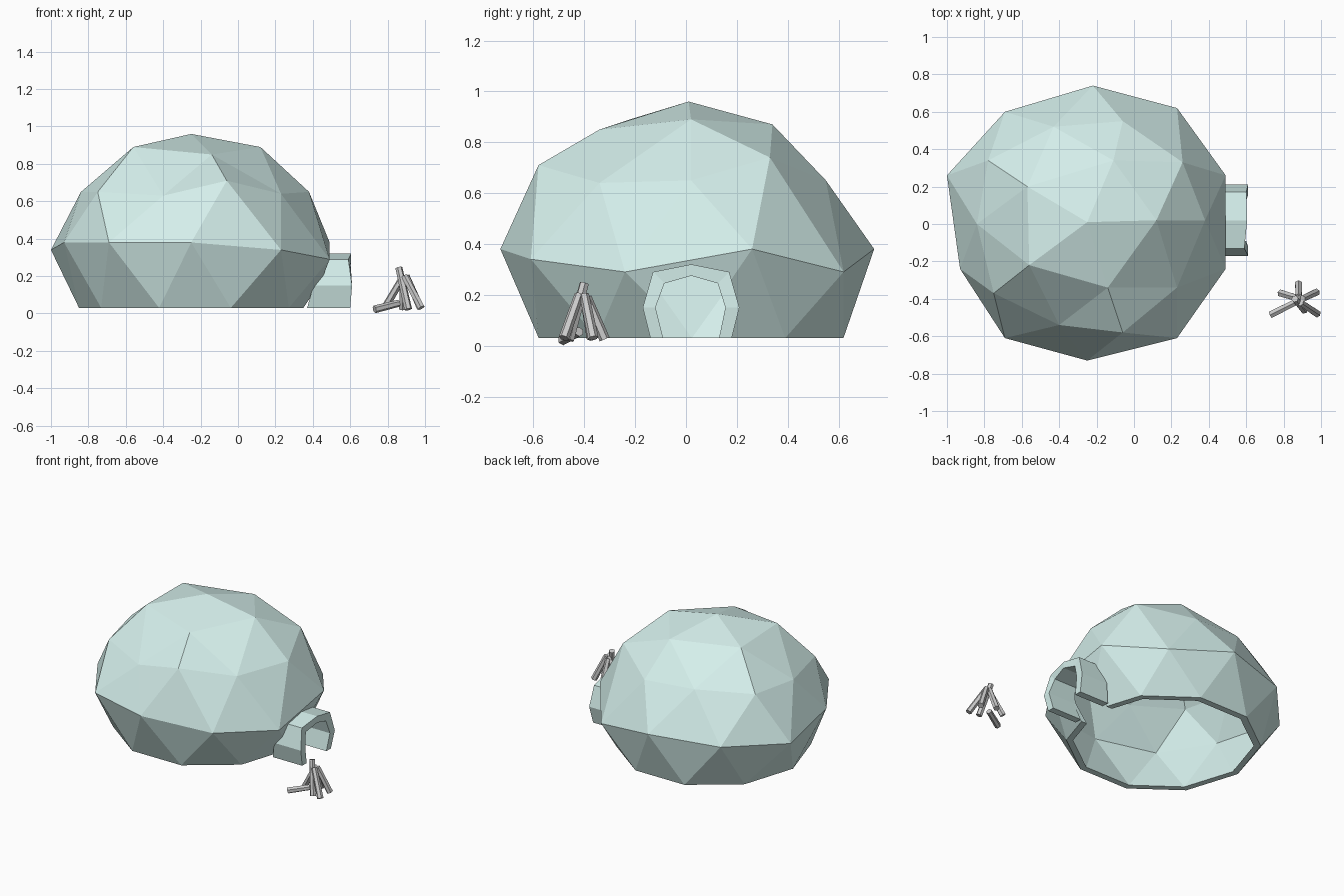
import bpy, bmesh, math
from mathutils import Vector

if "Cube" in bpy.data.objects:
    bpy.data.objects.remove(bpy.data.objects["Cube"])

ice = bpy.data.materials.new("ice")
ice.diffuse_color = (0.66, 0.86, 0.83, 1)
ice.use_nodes = True
ice.node_tree.nodes["Principled BSDF"].inputs["Base Color"].default_value = ice.diffuse_color


def add_mesh(name, bm, mat=None):
    bmesh.ops.recalc_face_normals(bm, faces=bm.faces[:])
    me = bpy.data.meshes.new(name)
    bm.to_mesh(me)
    bm.free()
    ob = bpy.data.objects.new(name, me)
    bpy.context.collection.objects.link(ob)
    if mat:
        me.materials.append(mat)
    return ob


# Dome: low-poly icosphere, open below, with hand-shaped irregular rings
TOP = (-.25, .01, .96)
CROWN = [(.12, .02, .89), (-.11, .34, .87), (-.57, .20, .88), (-.56, -.22, .89), (-.14, -.34, .85)]
SHOULDER = [(.38, .02, .65), (.26, .33, .74), (-.06, .55, .65), (-.43, .52, .67), (-.78, .34, .66),
            (-.84, 0, .65), (-.75, -.37, .65), (-.40, -.54, .63), (-.06, -.58, .71), (.23, -.34, .64)]
WAIST = [(.49, .26, .38), (.23, .62, .29), (-.22, .74, .38), (-.69, .60, .36), (-1, .26, .34),
         (-.93, -.24, .38), (-.69, -.61, .38), (-.25, -.73, .38), (.23, -.61, .34), (.49, -.24, .29)]
FLOOR = 0.03

bpy.ops.mesh.primitive_ico_sphere_add(subdivisions=2, radius=1)
dome = bpy.context.object
dome.name = "dome"
dome.data.materials.append(ice)
bm = bmesh.new()
bm.from_mesh(dome.data)
bmesh.ops.delete(bm, geom=[v for v in bm.verts if v.co.z < -0.7], context='VERTS')
for v in bm.verts:
    z, a = v.co.z, math.degrees(math.atan2(v.co.y, v.co.x))
    if z > 0.95:
        v.co = TOP
    elif z > 0.7:
        v.co = CROWN[round(a / 72) % 5]
    elif z > 0.3:
        v.co = SHOULDER[round(a / 36) % 10]
    elif z > -0.2:
        v.co = WAIST[round((a - 18) / 36) % 10]
    else:
        t = math.radians(round(a / 36) * 36)
        v.co = (-.23 + .62 * math.cos(t), .02 + .63 * math.sin(t), FLOOR)
bm.to_mesh(dome.data)
bm.free()
bpy.context.view_layer.objects.active = dome
mod = dome.modifiers.new("wall", 'SOLIDIFY')
mod.thickness = 0.05
mod.offset = -1
bpy.ops.object.modifier_apply(modifier="wall")
for v in dome.data.vertices:
    if v.co.z < 0.15:
        v.co.z = FLOOR

# Entrance arch profiles (y, z)
OUTER = [(-.14, .03), (-.17, .15), (-.13, .29), (.02, .32), (.17, .29), (.21, .15), (.18, .03)]
INNER = [(-.09, .03), (-.12, .15), (-.085, .245), (.02, .275), (.125, .245), (.155, .15), (.13, .03)]

# Doorway cut through the dome wall
bm = bmesh.new()
hole = [(y, z if z > .04 else -.1) for y, z in INNER]
ends = [[bm.verts.new((x, y, z)) for y, z in hole] for x in (.2, .8)]
bm.faces.new(ends[0])
bm.faces.new(ends[1])
for i in range(len(hole)):
    j = (i + 1) % len(hole)
    bm.faces.new((ends[0][i], ends[0][j], ends[1][j], ends[1][i]))
cutter = add_mesh("doorway_cutter", bm)
cutter.hide_render = True
mod = dome.modifiers.new("door", 'BOOLEAN')
mod.operation = 'DIFFERENCE'
mod.solver = 'EXACT'
mod.object = cutter
bpy.ops.object.modifier_apply(modifier="door")
bpy.data.objects.remove(cutter)

# Entrance tunnel: four swept edges closed into a thick arch
bm = bmesh.new()
back = lambda z: .37 + .27 * (z - FLOOR)
FRONT = [.60, .61, .59, .605, .60, .61, .60]
rows = []
for (yo, zo), (yi, zi), xf in zip(OUTER, INNER, FRONT):
    rows.append([bm.verts.new(p) for p in ((back(zo), yo, zo), (xf, yo, zo),
                                           (xf, yi, zi), (back(zi), yi, zi))])
for a, b in zip(rows, rows[1:]):
    for k in range(4):
        m = (k + 1) % 4
        bm.faces.new((a[k], a[m], b[m], b[k]))
bm.faces.new(rows[0])
bm.faces.new(rows[-1])
add_mesh("entrance_tunnel", bm, ice)

# Firewood pile: leaning hexagonal logs (foot, tip)
LOGS = [((.73, -.485, .022), (.86, -.42, .055)), ((.98, -.48, .03), (.89, -.42, .20)),
        ((.975, -.365, .03), (.90, -.40, .20)), ((.88, -.32, .025), (.88, -.39, .19)),
        ((.785, -.37, .03), (.885, -.40, .20)), ((.91, -.46, .022), (.86, -.40, .245))]
for n, (foot, tip) in enumerate(LOGS, 1):
    foot, tip = Vector(foot), Vector(tip)
    bm = bmesh.new()
    bmesh.ops.create_cone(bm, cap_ends=True, segments=6, radius1=.021, radius2=.019,
                          depth=(tip - foot).length)
    log = add_mesh(f"log_{n}", bm)
    log.location = (foot + tip) / 2
    log.rotation_mode = 'QUATERNION'
    log.rotation_quaternion = (tip - foot).to_track_quat('Z', 'Y')
